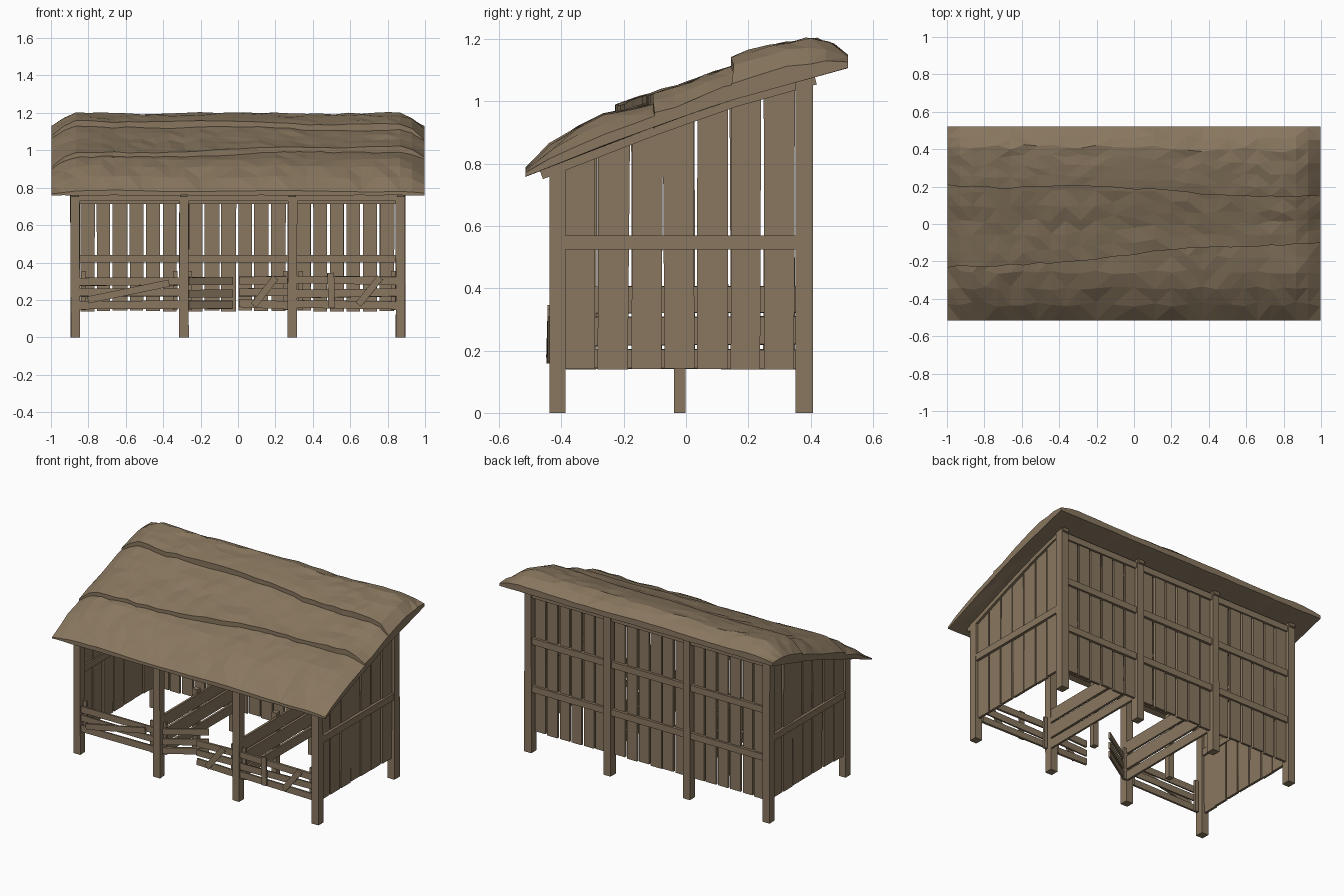
import bpy, bmesh, math, random
from mathutils import Vector

if "Cube" in bpy.data.objects:
    bpy.data.objects.remove(bpy.data.objects["Cube"])

random.seed(7)
wood = bpy.data.materials.new("weathered brown")
wood.diffuse_color = (0.25, 0.185, 0.115, 1)
wood.use_nodes = True
wood.node_tree.nodes["Principled BSDF"].inputs["Base Color"].default_value = wood.diffuse_color

POST_X = (-0.87, -0.29, 0.29, 0.87)
FRONT, BACK = -0.412, 0.38


def jit(a):
    return random.uniform(-a, a)


def interp(pts, y):
    for (a, za), (b, zb) in zip(pts, pts[1:]):
        if y <= b:
            break
    return za + (zb - za) * (y - a) / (b - a)


UNDER = [(-0.52, 0.757), (-0.1, 0.92), (0.16, 1.012), (0.52, 1.112)]


def under(y):
    return interp(UNDER, y)


def finish(name, bm):
    bmesh.ops.recalc_face_normals(bm, faces=bm.faces)
    me = bpy.data.meshes.new(name)
    bm.to_mesh(me)
    bm.free()
    me.materials.append(wood)
    ob = bpy.data.objects.new(name, me)
    bpy.context.collection.objects.link(ob)
    return ob


def hexa(bm, low, high):
    lo = [bm.verts.new(p) for p in low]
    hi = [bm.verts.new(p) for p in high]
    bm.faces.new(lo)
    bm.faces.new(hi)
    for i in range(4):
        j = (i + 1) % 4
        bm.faces.new((lo[i], lo[j], hi[j], hi[i]))


def beam(bm, a, b, w, t, j=0.0):
    """Board from a to b: w is its height, t its thickness."""
    a, b = Vector(a), Vector(b)
    d = (b - a).normalized()
    up = Vector((1, 0, 0)) if abs(d.z) > 0.99 else Vector((0, 0, 1))
    side = d.cross(up).normalized() * t / 2
    u = side.cross(d).normalized() * w / 2
    ends = []
    for p in (a, b):
        ends.append([p + u * s * (1 + jit(j)) + side * k
                     for s, k in ((-1, -1), (1, -1), (1, 1), (-1, 1))])
    hexa(bm, *ends)


# corner, wall and divider posts
for i, x in enumerate(POST_X):
    for name, y, w in (("front_post", FRONT, 0.052), ("back_post", BACK, 0.056)):
        bm = bmesh.new()
        beam(bm, (x, y, 0), (x + jit(0.004), y, under(y) + 0.01), 0.05, w, 0.08)
        finish(f"{name}_{i + 1}", bm)

# rafters under the roof, ends poking out at the front eave
bm = bmesh.new()
for x in POST_X:
    pts = [(x, y, under(y) - 0.012) for y in (-0.465, -0.1, 0.16, 0.415)]
    for a, b in zip(pts, pts[1:]):
        beam(bm, a, b, 0.035, 0.04)
finish("rafters", bm)

# long beams at the front and back eaves
bm = bmesh.new()
beam(bm, (-0.86, FRONT, 0.75), (0.86, FRONT, 0.75), 0.04, 0.04)
beam(bm, (-0.86, BACK, 1.04), (0.86, BACK, 1.04), 0.04, 0.035)
finish("eave_beams", bm)

# side walls of upright boards with one rail
for name, sx in (("left_wall", -1), ("right_wall", 1)):
    bm = bmesh.new()
    n, y0, step = 7, -0.388, 0.1062
    for i in range(n):
        a, b = y0 + i * step, y0 + (i + 1) * step - 0.009
        a0, a1, b0, b1 = a + jit(.003), a + jit(.005), b + jit(.003), b + jit(.006)
        x = sx * (0.868 + jit(0.004))
        z = 0.14 + jit(0.003)
        t = 0.008
        hexa(bm, [(x - t, a0, z), (x + t, a0, z), (x + t, b0, z), (x - t, b0, z)],
             [(x - t, a1, under(a1)), (x + t, a1, under(a1)),
              (x + t, b1, under(b1)), (x - t, b1, under(b1))])
    beam(bm, (sx * 0.872, -0.39, 0.547), (sx * 0.872, 0.36, 0.547), 0.045, 0.04)
    finish(name, bm)

# back wall: three bays of upright boards with two rails
bm = bmesh.new()
for xa in POST_X[:-1]:
    x0, n = xa + 0.026, 6
    step = 0.53 / n
    for i in range(n):
        a, b = x0 + i * step + jit(.003), x0 + (i + 1) * step - 0.014 + jit(.003)
        y, t, z = 0.378 + jit(0.003), 0.008, 0.14 + jit(0.003)
        hexa(bm, [(a, y - t, z), (b, y - t, z), (b, y + t, z), (a, y + t, z)],
             [(a + jit(.004), y - t, 1.06), (b + jit(.004), y - t, 1.06),
              (b, y + t, 1.06), (a, y + t, 1.06)])
for z in (0.42, 0.735):
    beam(bm, (-0.86, 0.38, z), (0.86, 0.38, z), 0.042, 0.042)
finish("back_wall", bm)

# stall dividers with a short middle post
for name, x in (("left_divider", -0.29), ("right_divider", 0.29)):
    bm = bmesh.new()
    for z, w in ((0.172, 0.06), (0.262, 0.09), (0.365, 0.085)):
        beam(bm, (x + 0.018, -0.4, z + jit(.004)), (x + 0.018, 0.37, z + jit(.004)), w, 0.014, 0.05)
    beam(bm, (x, -0.02, 0), (x, -0.02, 0.43), 0.036, 0.036)
    finish(name, bm)


def fence(name, a, b, braces, stiles):
    """Three rails from a to b (x, y), plus braces and upright stiles."""
    bm = bmesh.new()
    (ax, ay), (bx, by) = a, b

    def at(f, z, off=0.0):
        d = Vector((bx - ax, by - ay, 0)).normalized()
        return Vector((ax + (bx - ax) * f, ay + (by - ay) * f, z)) + Vector((d.y, -d.x, 0)) * off
    for z in (0.178, 0.238, 0.302):
        beam(bm, at(0, z + jit(.006)), at(1, z + jit(.006)), 0.042, 0.012, 0.1)
    for f0, z0, f1, z1 in braces:
        beam(bm, at(f0, z0, 0.013), at(f1, z1, 0.013), 0.036, 0.012, 0.05)
    for f in stiles:
        beam(bm, at(f, 0.145, -0.012), at(f, 0.355, -0.012), 0.024, 0.014)
    finish(name, bm)


# front fences and the two centre gates, the left one swung inward
fence("left_fence", (-0.845, -0.425), (-0.315, -0.425), [(0.08, 0.2, 0.9, 0.29)], (0.04, 0.96))
fence("right_fence", (0.315, -0.425), (0.845, -0.425),
      [(0.35, 0.16, 0.34, 0.345), (0.62, 0.175, 0.84, 0.32)], (0.04, 0.97))
fence("left_gate", (-0.265, -0.41), (-0.03, -0.26), [], (0.06,))
fence("right_gate", (0.005, -0.432), (0.265, -0.422), [(0.3, 0.17, 0.75, 0.32)], (0.95,))

# thatched roof: three overlapping layers, thinning to a rim at the gable ends
LAYERS = [
    ("lower_thatch", (-0.515, -0.515), (0.0, 0.0),
     [(-0.52, 0.778), (-0.45, 0.843), (-0.35, 0.91), (-0.25, 0.957), (-0.15, 0.982), (0, 1.02)]),
    ("middle_thatch", (-0.24, -0.09), (0.25, 0.25),
     [(-0.26, 0.976), (-0.15, 1.01), (0, 1.055), (0.13, 1.105), (0.25, 1.14)]),
    ("upper_thatch", (0.215, 0.145), (0.52, 0.52),
     [(0.1, 1.122), (0.2, 1.156), (0.3, 1.182), (0.43, 1.202), (0.52, 1.145)]),
]
NX, NY = 26, 6
for k, (name, front, back, top) in enumerate(LAYERS):
    bm = bmesh.new()
    rings = []
    for i in range(NX + 1):
        f = 0.5 - 0.5 * math.copysign(abs(1 - 2 * i / NX) ** 0.85, 1 - 2 * i / NX)
        x = -0.997 + 1.994 * f
        ya = front[0] + (front[1] - front[0]) * f
        if k:
            ya += 0.012 * math.sin(9 * f + 2 * k) + jit(0.006)
        yb = back[0] + (back[1] - back[0]) * f
        edge = min(1, (1 - abs(x)) / 0.15)
        thick = 0.35 + 0.65 * math.sin(edge * math.pi / 2)
        wave = 0.004 * math.sin(7 * x + k)
        ring = []
        for j in range(NY + 1):
            y = ya + (yb - ya) * j / NY
            low = under(y)
            inner = 0 < j < NY
            yj = y + (jit(0.012) if inner else 0)
            z = low + (interp(top, y) - low) * thick + wave + jit(0.0045 if inner else 0.002)
            ring.append(bm.verts.new((x, yj, z)))
        for y in (yb, (ya + yb) / 2, ya):
            ring.append(bm.verts.new((x, y, under(y) - 0.002 * k + jit(0.002))))
        rings.append(ring)
    n = len(rings[0])
    for r, s in zip(rings, rings[1:]):
        for j in range(n):
            m = (j + 1) % n
            bm.faces.new((r[j], r[m], s[m], s[j]))
    bm.faces.new(rings[0])
    bm.faces.new(rings[-1])
    bmesh.ops.triangulate(bm, faces=bm.faces[:])
    finish(name, bm)
